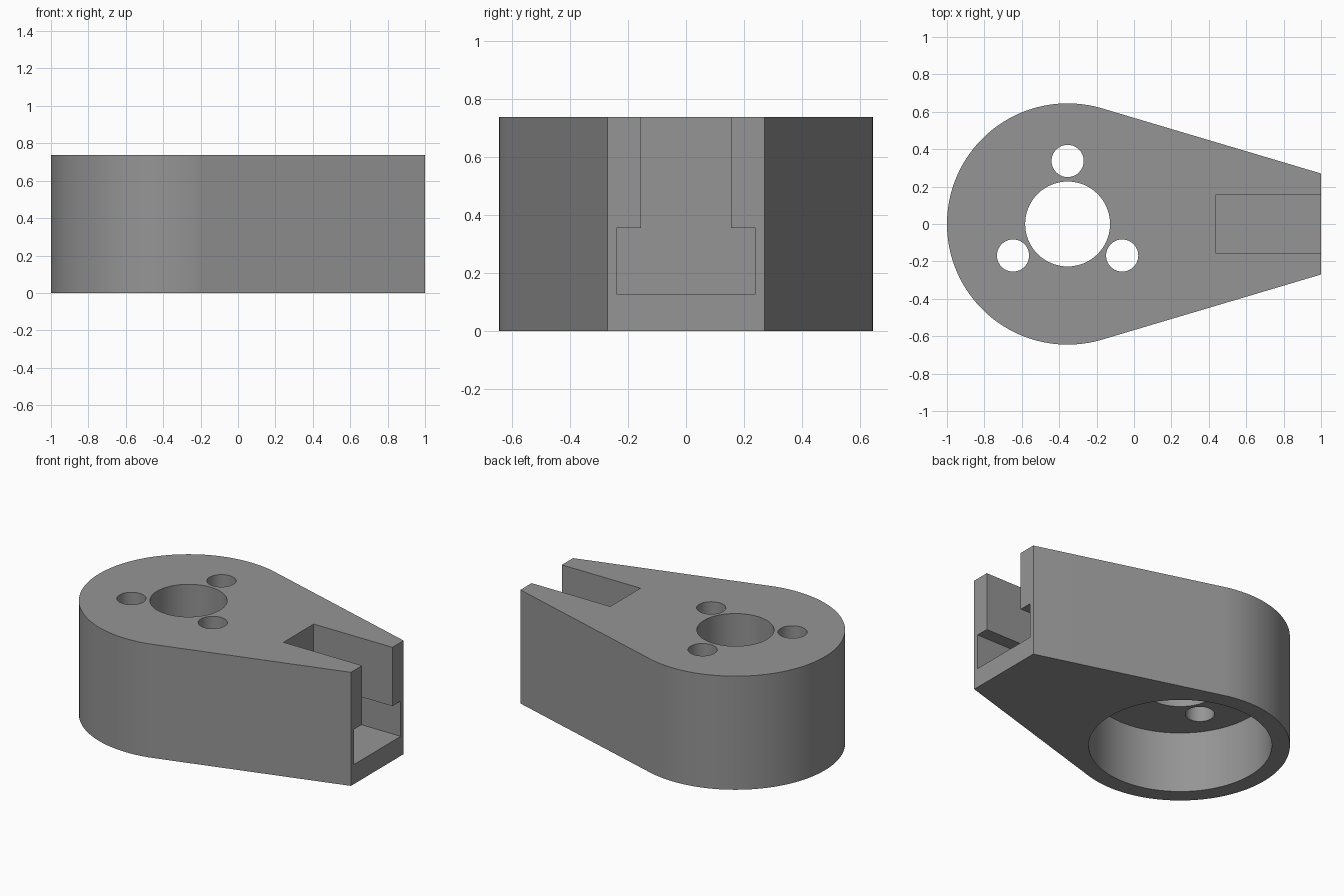
import bpy, bmesh, math

if "Cube" in bpy.data.objects:
    bpy.data.objects.remove(bpy.data.objects["Cube"])

CX, R, H = -0.355, 0.645, 0.737      # round end centre, radius, total height
END_Y = 0.27                         # half width of the flat end

grey = bpy.data.materials.new("mid grey")
grey.diffuse_color = (0.3, 0.3, 0.3, 1)
grey.use_nodes = True
grey.node_tree.nodes["Principled BSDF"].inputs["Base Color"].default_value = grey.diffuse_color


def prism(name, outline, z0, z1):
    """Extrude a closed xy outline from z0 to z1."""
    bm = bmesh.new()
    face = bm.faces.new([bm.verts.new((x, y, z0)) for x, y in outline])
    top = bmesh.ops.extrude_face_region(bm, geom=[face])
    bmesh.ops.translate(bm, vec=(0, 0, z1 - z0),
                        verts=[v for v in top["geom"] if isinstance(v, bmesh.types.BMVert)])
    bmesh.ops.recalc_face_normals(bm, faces=bm.faces)
    mesh = bpy.data.meshes.new(name)
    bm.to_mesh(mesh)
    bm.free()
    mesh.materials.append(grey)
    obj = bpy.data.objects.new(name, mesh)
    bpy.context.collection.objects.link(obj)
    return obj


def arc(x, y, r, a0, a1, n):
    return [(x + r * math.cos(a0 + (a1 - a0) * i / n),
             y + r * math.sin(a0 + (a1 - a0) * i / n)) for i in range(n + 1)]


def circle(x, y, r, n=64):
    return arc(x, y, r, 0, math.tau, n)[:-1]


def box(x0, x1, half_y):
    return [(x0, -half_y), (x1, -half_y), (x1, half_y), (x0, half_y)]


# Teardrop body: round end with straight sides tangent to it
dx = 1 - CX
tangent = math.atan2(END_Y, dx) + math.acos(R / math.hypot(dx, END_Y))
body = prism("bracket_body",
             [(1, -END_Y), (1, END_Y)] + arc(CX, 0, R, tangent, math.tau - tangent, 96), 0, H)

# Cutters: bottom bore, centre hole, three screw holes, T-shaped end slot
cutters = [
    prism("bore_cutter", circle(CX, 0, 0.539, 96), -0.1, 0.397),
    prism("centre_hole_cutter", circle(CX, 0, 0.227), 0.3, H + 0.1),
    prism("slot_cutter", box(0.435, 1.1, 0.155), 0.2, H + 0.1),
    prism("nut_channel_cutter", box(0.435, 1.1, 0.24), 0.127, 0.355),
]
for i in range(3):
    a = math.radians(90 + 120 * i)
    cutters.append(prism("screw_hole_cutter",
                         circle(CX + 0.337 * math.cos(a), 0.337 * math.sin(a), 0.086, 40),
                         0.3, H + 0.1))

bpy.context.view_layer.objects.active = body
body.select_set(True)
for c in cutters:
    mod = body.modifiers.new("cut", "BOOLEAN")
    mod.operation, mod.solver, mod.object = "DIFFERENCE", "EXACT", c
    bpy.ops.object.modifier_apply(modifier=mod.name)
    bpy.data.objects.remove(c)

bpy.ops.object.shade_smooth_by_angle(angle=math.radians(30))
